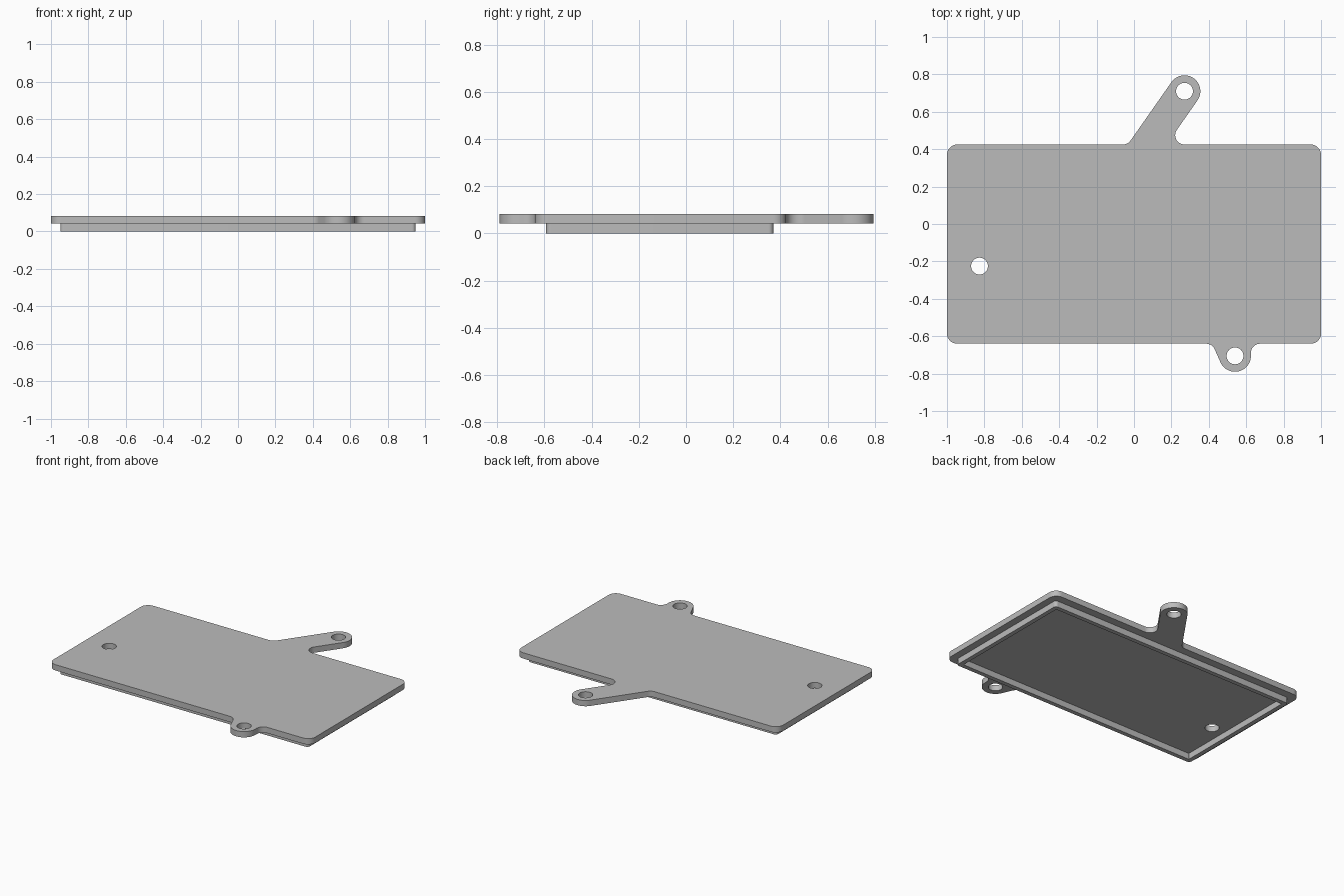
import bpy, bmesh, math
from mathutils import Vector

cube = bpy.data.objects.get("Cube")
if cube:
    bpy.data.objects.remove(cube, do_unlink=True)

grey = bpy.data.materials.new("plain grey")
grey.use_nodes = True
colour = (0.5, 0.5, 0.5, 1)
grey.diffuse_color = colour
grey.node_tree.nodes["Principled BSDF"].inputs["Base Color"].default_value = colour


def rounded(corners, steps=12):
    """Closed outline with every corner (x, y, radius) filleted."""
    out = []
    for i, (x, y, r) in enumerate(corners):
        p = Vector((x, y))
        a = (Vector(corners[i - 1][:2]) - p).normalized()
        b = (Vector(corners[(i + 1) % len(corners)][:2]) - p).normalized()
        half = a.angle(b) / 2
        centre = p + (a + b).normalized() * (r / math.sin(half))
        start = p + a * (r / math.tan(half)) - centre
        end = p + b * (r / math.tan(half)) - centre
        for k in range(steps + 1):
            d = start.lerp(end, k / steps)
            ang = math.pi - 2 * half
            t = k / steps
            d = (start * math.sin((1 - t) * ang) + end * math.sin(t * ang)) / math.sin(ang)
            out.append(centre + d)
    return out


def circle(x, y, r, n=40):
    return [Vector((x + r * math.cos(2 * math.pi * k / n),
                    y + r * math.sin(2 * math.pi * k / n))) for k in range(n)]


def box(x, y0, y1, r):
    return rounded([(-x, y0, r), (x, y0, r), (x, y1, r), (-x, y1, r)])


def slab(name, outlines, z0, z1):
    """Extrude an outline with holes between two heights."""
    curve = bpy.data.curves.new(name, "CURVE")
    curve.dimensions = "2D"
    curve.fill_mode = "BOTH"
    curve.extrude = (z1 - z0) / 2
    for pts in outlines:
        s = curve.splines.new("POLY")
        s.points.add(len(pts) - 1)
        for q, v in zip(s.points, pts):
            q.co = (v.x, v.y, 0, 1)
        s.use_cyclic_u = True
    ob = bpy.data.objects.new(name, curve)
    bpy.context.collection.objects.link(ob)
    bpy.ops.object.select_all(action="DESELECT")
    ob.select_set(True)
    bpy.context.view_layer.objects.active = ob
    bpy.ops.object.convert(target="MESH")
    ob = bpy.context.object
    ob.name = name
    bm = bmesh.new()
    bm.from_mesh(ob.data)
    bmesh.ops.remove_doubles(bm, verts=bm.verts, dist=1e-5)
    bmesh.ops.recalc_face_normals(bm, faces=bm.faces)
    bmesh.ops.translate(bm, verts=bm.verts, vec=(0, 0, (z0 + z1) / 2))
    bm.to_mesh(ob.data)
    bm.free()
    ob.data.materials.clear()
    ob.data.materials.append(grey)
    bpy.ops.object.shade_smooth_by_angle(angle=math.radians(30))


front, back, corner, fillet = -0.64, 0.425, 0.055, 0.05
lug = 0.085
arm_eye, ear_eye = Vector((0.27, 0.71)), Vector((0.54, -0.705))

# slanted arm: two parallel sides and a round end
along = Vector((math.cos(math.radians(55)), math.sin(math.radians(55))))
side = Vector((along.y, -along.x)) * lug
tip = arm_eye + along * lug


def on_line(p, d, y):
    return p.x + d.x * (y - p.y) / d.y


arm = [(on_line(arm_eye + side, along, back), back, fillet),
       (*(tip + side), lug), (*(tip - side), lug),
       (on_line(arm_eye - side, along, back), back, fillet)]

# small ear: one slanted side, one straight side
slant = Vector((math.cos(math.radians(114)), math.sin(math.radians(114))))
edge = ear_eye + Vector((-slant.y, slant.x)) * lug
low = ear_eye.y - lug
ear = [(on_line(edge, slant, front), front, fillet),
       (on_line(edge, slant, low), low, lug),
       (ear_eye.x + lug, low, lug), (ear_eye.x + lug, front, fillet)]

outline = rounded([(-1, front, corner), *ear, (1, front, corner),
                   (1, back, corner), *arm, (-1, back, corner)])
holes = [circle(*c, 0.045) for c in (arm_eye, ear_eye, (-0.826, -0.225))]
slab("cover_plate", [outline] + holes, 0.042, 0.082)

# locating rim under the plate
slab("locating_rim", [box(0.95, -0.593, 0.37, 0.02),
                      box(0.92, -0.563, 0.34, 0.005)], 0, 0.042)
